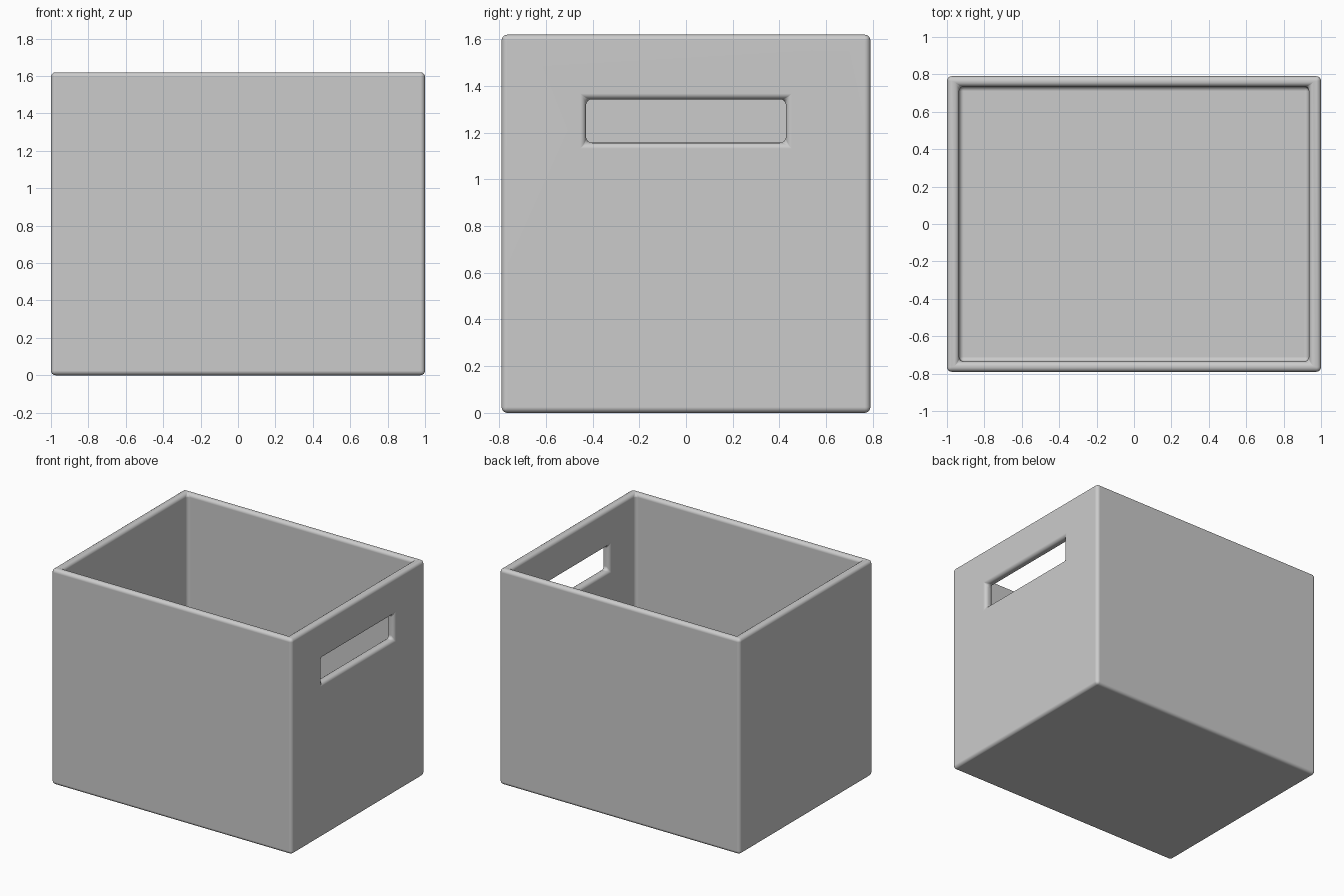
import bpy, bmesh, math

if "Cube" in bpy.data.objects:
    bpy.data.objects.remove(bpy.data.objects["Cube"])

X, Y, H = 1.0, 0.79, 1.62        # outer half sizes and height
IX, IY, FLOOR = 0.935, 0.735, 0.06   # cavity half sizes and floor level
HY, HZ0, HZ1 = 0.428, 1.157, 1.343   # handle slot

bm = bmesh.new()


def ring(hx, hy, z):
    """Horizontal rectangle; corners 1 and 2 lie on the right side."""
    return [bm.verts.new((sx * hx, sy * hy, z))
            for sx, sy in ((-1, -1), (1, -1), (1, 1), (-1, 1))]


def slot(x):
    """Upright rectangle of the handle slot in the right wall."""
    return [bm.verts.new((x, y, z))
            for y, z in ((-HY, HZ0), (HY, HZ0), (HY, HZ1), (-HY, HZ1))]


def bridge(a, b, skip=None):
    for i in range(4):
        if i != skip:
            j = (i + 1) % 4
            bm.faces.new((a[i], a[j], b[j], b[i]))


# outer shell, rim and cavity (right wall left open for the slot)
base, rim = ring(X, Y, 0), ring(X, Y, H)
inner_rim, floor = ring(IX, IY, H), ring(IX, IY, FLOOR)
bridge(base, rim, skip=1)
bridge(rim, inner_rim)
bridge(inner_rim, floor, skip=1)
bm.faces.new(base[::-1])
bm.faces.new(floor)

# right wall framed around the handle slot
slot_out, slot_in = slot(X), slot(IX)
bridge([base[1], base[2], rim[2], rim[1]], slot_out)
bridge(slot_out, slot_in)
bridge(slot_in, [floor[1], floor[2], inner_rim[2], inner_rim[1]])
bmesh.ops.recalc_face_normals(bm, faces=bm.faces)

mesh = bpy.data.meshes.new("storage_bin")
bm.to_mesh(mesh)
bm.free()
bin_obj = bpy.data.objects.new("storage_bin", mesh)
bpy.context.collection.objects.link(bin_obj)

# rounded edges
bevel = bin_obj.modifiers.new("rounded_edges", "BEVEL")
bevel.width = 0.025
bevel.segments = 4
bevel.limit_method = "ANGLE"
bevel.angle_limit = math.radians(30)
bevel.use_clamp_overlap = False
bevel.loop_slide = False

# smooth shading with flat walls
mesh.polygons.foreach_set("use_smooth", [True] * len(mesh.polygons))
weighted = bin_obj.modifiers.new("flat_walls", "WEIGHTED_NORMAL")
weighted.keep_sharp = True
